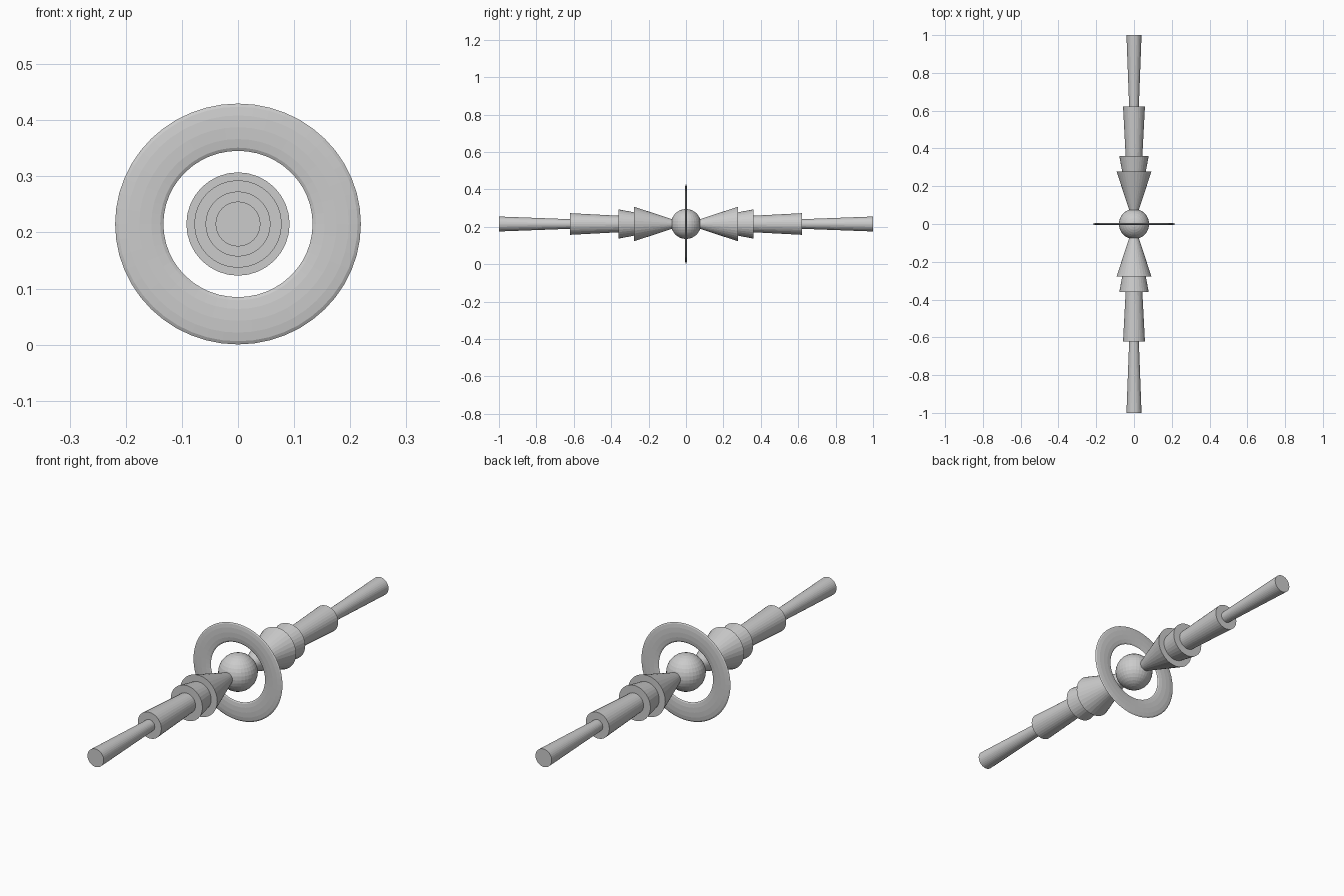
import bpy
import math

if "Cube" in bpy.data.objects:
    bpy.data.objects.remove(bpy.data.objects["Cube"])

CZ = 0.215  # height of the shared axis

# Central ball
bpy.ops.mesh.primitive_uv_sphere_add(segments=32, ring_count=16, radius=0.08,
                                     location=(0, 0, CZ))
bpy.context.object.name = "core_ball"

# Flattened upright ring around the ball, very slightly oval
bpy.ops.mesh.primitive_torus_add(major_segments=48, minor_segments=12,
                                 major_radius=0.176, minor_radius=0.043,
                                 location=(0, 0, CZ),
                                 rotation=(math.pi / 2, 0, 0))
ring = bpy.context.object
ring.name = "ring"
ring.scale = (1, 0.98, 0.15)

# Flared jet stages: inner distance, outer distance, inner radius, outer radius
STAGES = [
    (0.07, 0.277, 0.024, 0.092),
    (0.20, 0.361, 0.048, 0.078),
    (0.30, 0.621, 0.041, 0.058),
    (0.55, 1.000, 0.023, 0.040),
]


def add_stage(name, side, y0, y1, r0, r1):
    bpy.ops.mesh.primitive_cone_add(vertices=32, radius1=r0, radius2=r1,
                                    depth=y1 - y0,
                                    location=(0, side * (y0 + y1) / 2, CZ),
                                    rotation=(-side * math.pi / 2, 0, 0))
    bpy.context.object.name = name


# Mirrored jets to the front and the back
for label, side in (("front", -1), ("back", 1)):
    for i, stage in enumerate(STAGES, 1):
        add_stage(f"{label}_jet_stage_{i}", side, *stage)
